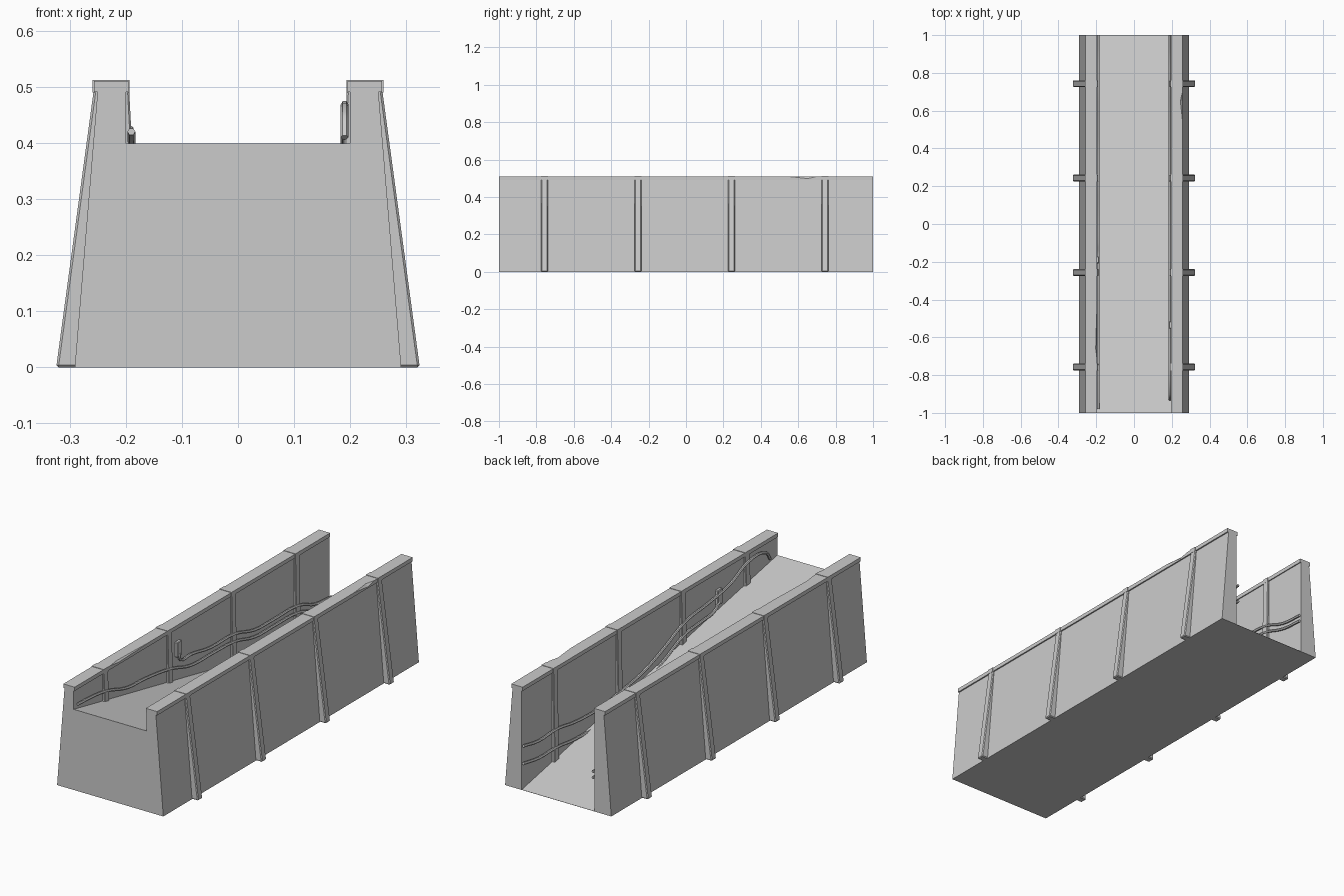
import bpy, bmesh

cube = bpy.data.objects.get("Cube")
if cube:
    bpy.data.objects.remove(cube, do_unlink=True)

concrete = bpy.data.materials.new("concrete_grey")
concrete.use_nodes = True
grey = (0.6, 0.6, 0.6, 1)
concrete.diffuse_color = grey
concrete.node_tree.nodes["Principled BSDF"].inputs["Base Color"].default_value = grey

RIBS = [-0.757 + 0.5 * i for i in range(4)]
SIDES = (("left", 1), ("right", -1))


def floor_z(y):
    return 0.2 - 0.199 * y


def loft(name, rings):
    """Skin a closed solid through rings of matching points."""
    bm = bmesh.new()
    loops = [[bm.verts.new(p) for p in ring] for ring in rings]
    n = len(loops[0])
    for a, b in zip(loops, loops[1:]):
        for i in range(n):
            j = (i + 1) % n
            bm.faces.new((a[i], a[j], b[j], b[i]))
    bm.faces.new(loops[0])
    bm.faces.new(loops[-1])
    bmesh.ops.recalc_face_normals(bm, faces=bm.faces)
    mesh = bpy.data.meshes.new(name)
    bm.to_mesh(mesh)
    bm.free()
    mesh.materials.append(concrete)
    ob = bpy.data.objects.new(name, mesh)
    bpy.context.collection.objects.link(ob)
    return ob


def rect(x0, x1, y0, y1, z):
    return [(x0, y0, z), (x1, y0, z), (x1, y1, z), (x0, y1, z)]


def soften(ob, width):
    mod = ob.modifiers.new("chamfer", "BEVEL")
    mod.width = width
    mod.segments = 1


def cable(name, s, points):
    """Thin cable along one wall through (y, z) points."""
    curve = bpy.data.curves.new(name, "CURVE")
    curve.dimensions = "3D"
    curve.bevel_depth = 0.007
    curve.bevel_resolution = 1
    curve.resolution_u = 4
    curve.use_fill_caps = True
    spline = curve.splines.new("BEZIER")
    spline.bezier_points.add(len(points) - 1)
    for bp, (y, z) in zip(spline.bezier_points, points):
        bp.co = (s * 0.19, y, z)
        bp.handle_left_type = bp.handle_right_type = "AUTO"
    curve.materials.append(concrete)
    ob = bpy.data.objects.new(name, curve)
    bpy.context.collection.objects.link(ob)
    bpy.ops.object.select_all(action="DESELECT")
    ob.select_set(True)
    bpy.context.view_layer.objects.active = ob
    bpy.ops.object.convert(target="MESH")
    bpy.ops.object.shade_smooth_by_angle()


# Channel body: battered outer walls with a floor that ramps down to the back
def section(y):
    f = floor_z(y)
    half = [(0.291, 0), (0.25, 0.495), (0.2, 0.495), (0.2, f)]
    pts = half + [(-x, z) for x, z in reversed(half)]
    return [(x, y, z) for x, z in pts]


loft("channel_body", [section(-1), section(1)])

# Coping along each wall: (y, outer chip, inner chip)
CHIPS = {
    1: [(-1, 0, 0), (0.54, 0, 0), (0.6, 0.006, 0), (0.65, 0.012, 0),
        (0.7, 0, 0), (1, 0, 0)],
    -1: [(-1, 0, 0), (-0.72, 0, 0), (-0.66, 0, 0.008), (-0.52, 0, 0.004),
         (-0.42, 0, 0), (1, 0, 0)],
}
for side, s in SIDES:
    rings = []
    for y, out, inn in CHIPS[s]:
        rings.append([(s * 0.257, y, 0.491), (s * 0.257, y, 0.51 - out),
                      (s * (0.257 - out), y, 0.51),
                      (s * (0.195 + inn), y, 0.51),
                      (s * 0.195, y, 0.51 - inn), (s * 0.195, y, 0.491)])
    # Collapse coincident corners where the edge is whole
    coping = loft(side + "_coping", rings)
    bm = bmesh.new()
    bm.from_mesh(coping.data)
    bmesh.ops.remove_doubles(bm, verts=bm.verts, dist=0.0005)
    bm.to_mesh(coping.data)
    bm.free()

    for i, y in enumerate(RIBS):
        tag = f"{side}_{i + 1}"
        # Outer buttress rib, leaning with the wall
        rib = loft("outer_rib_" + tag, [
            rect(s * 0.27, s * 0.324, y - 0.018, y + 0.018, 0),
            rect(s * 0.23, s * 0.257, y - 0.018, y + 0.018, 0.495)])
        soften(rib, 0.004)
        # Inner pilaster standing on the ramp
        f = floor_z(y)
        pilaster = loft("inner_pilaster_" + tag, [
            rect(s * 0.21, s * 0.186, y - 0.018, y + 0.018, f - 0.01),
            rect(s * 0.21, s * 0.194, y - 0.018, y + 0.018, 0.495)])
        soften(pilaster, 0.003)
        # Coping joint block over each rib
        loft("coping_block_" + tag, [
            rect(s * 0.193, s * 0.259, y - 0.018, y + 0.018, 0.49),
            rect(s * 0.193, s * 0.259, y - 0.018, y + 0.018, 0.512)])

# Cables strung across the pilasters
cable("right_lower_cable", -1, [
    (-0.98, 0.42), (-0.87, 0.415), (-0.757, 0.4), (-0.6, 0.355), (-0.45, 0.345),
    (-0.257, 0.318), (-0.1, 0.275), (0.08, 0.27), (0.243, 0.262), (0.4, 0.225),
    (0.55, 0.222), (0.743, 0.215), (0.88, 0.175), (1, 0.165)])
cable("right_upper_cable", -1, [
    (-0.19, 0.37), (-0.18, 0.335), (-0.1, 0.33), (0.05, 0.305), (0.243, 0.3),
    (0.4, 0.26), (0.55, 0.255), (0.743, 0.25), (0.88, 0.205), (1, 0.195)])
cable("left_lower_cable", 1, [
    (-0.53, 0.35), (-0.5, 0.32), (-0.4, 0.305), (-0.257, 0.29), (-0.1, 0.225),
    (0.08, 0.165), (0.243, 0.14), (0.4, 0.105), (0.6, 0.1), (0.743, 0.115),
    (0.88, 0.115), (1, 0.133)])
cable("left_upper_cable", 1, [
    (-0.93, 0.41), (-0.9, 0.45), (-0.757, 0.46), (-0.62, 0.405), (-0.45, 0.375),
    (-0.257, 0.35), (-0.1, 0.285), (0.08, 0.225), (0.243, 0.2), (0.4, 0.18),
    (0.6, 0.185), (0.743, 0.205), (0.88, 0.2), (1, 0.22)])

# Junction boxes where the shorter cables end
for side, s, y, z in (("right", -1, -0.19, 0.355), ("left", 1, -0.535, 0.335)):
    box = loft(side + "_junction_box", [
        rect(s * 0.205, s * 0.186, y - 0.018, y + 0.018, z),
        rect(s * 0.205, s * 0.186, y - 0.018, y + 0.018, z + 0.075)])
    soften(box, 0.003)
